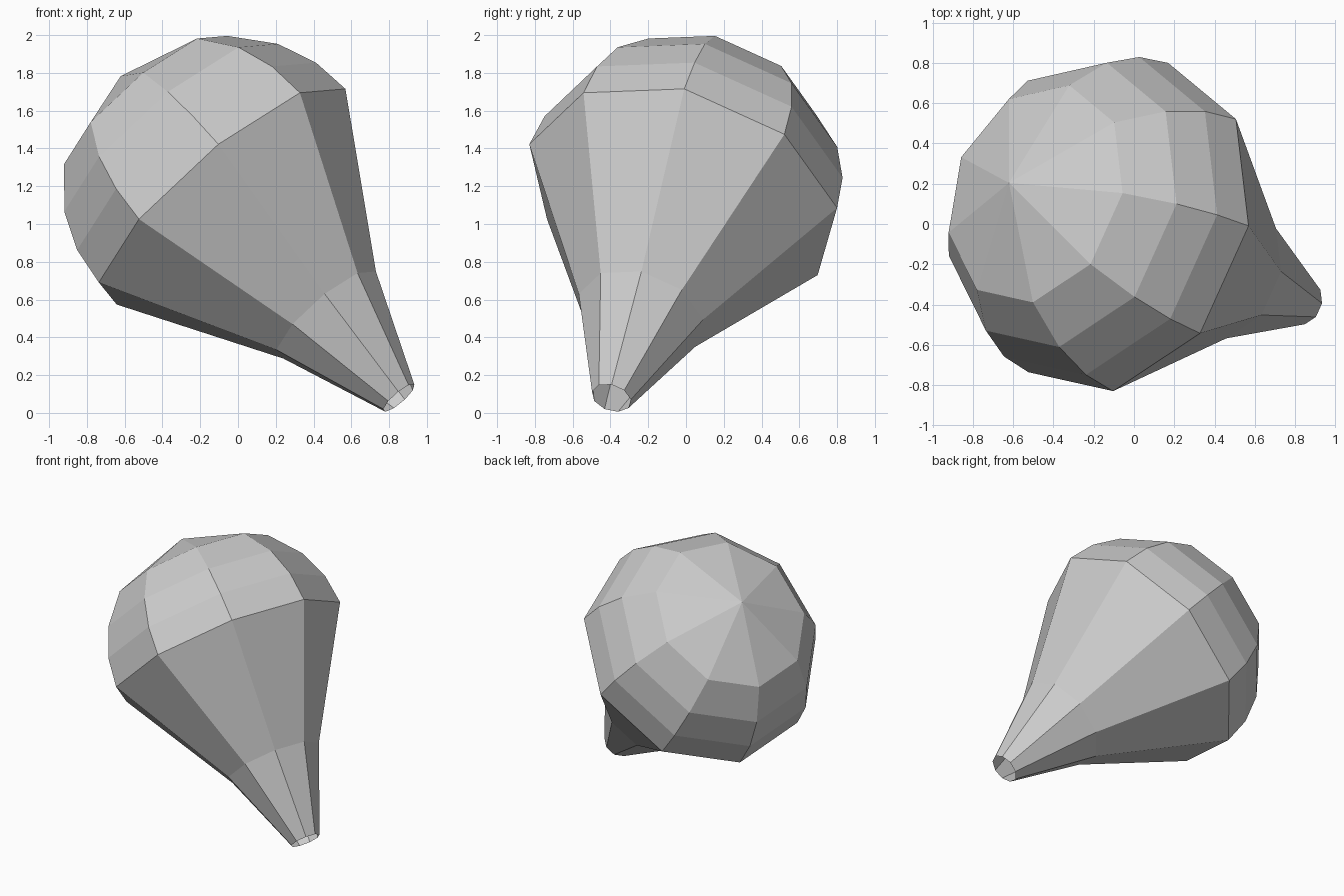
import bpy, bmesh, math
from mathutils import Vector

if "Cube" in bpy.data.objects:
    bpy.data.objects.remove(bpy.data.objects["Cube"])

SIDES = 9
R = 0.856                                    # bulb radius
centre = Vector((-0.08, -0.016, 1.157))      # centre of the widest ring
axis = Vector((-0.632, 0.257, 0.731)).normalized()
u = Vector((0.758, 0.008, 0.653))
u = (u - axis * u.dot(axis)).normalized()
v = axis.cross(u)

# Profile (distance along axis, radius): open stem, neck, then dome rings
profile = [(-1.474, 0.108), (-0.867, 0.346)]
for k in range(4):
    t = R * k / 4
    profile.append((t, math.sqrt(R * R - t * t)))

bm = bmesh.new()
rings = []
for t, r in profile:
    ring = []
    for i in range(SIDES):
        a = 2 * math.pi * i / SIDES
        ring.append(bm.verts.new(centre + axis * t + (u * math.cos(a) + v * math.sin(a)) * r))
    rings.append(ring)

# Side walls; the stem end stays open
for low, high in zip(rings, rings[1:]):
    for i in range(SIDES):
        j = (i + 1) % SIDES
        bm.faces.new((low[i], low[j], high[j], high[i]))

# Fan closing the dome
apex = bm.verts.new(centre + axis * R)
for i in range(SIDES):
    bm.faces.new((rings[-1][i], rings[-1][(i + 1) % SIDES], apex))

mesh = bpy.data.meshes.new("tilted_bulb")
bm.to_mesh(mesh)
bm.free()
bulb = bpy.data.objects.new("tilted_bulb", mesh)
bpy.context.collection.objects.link(bulb)
